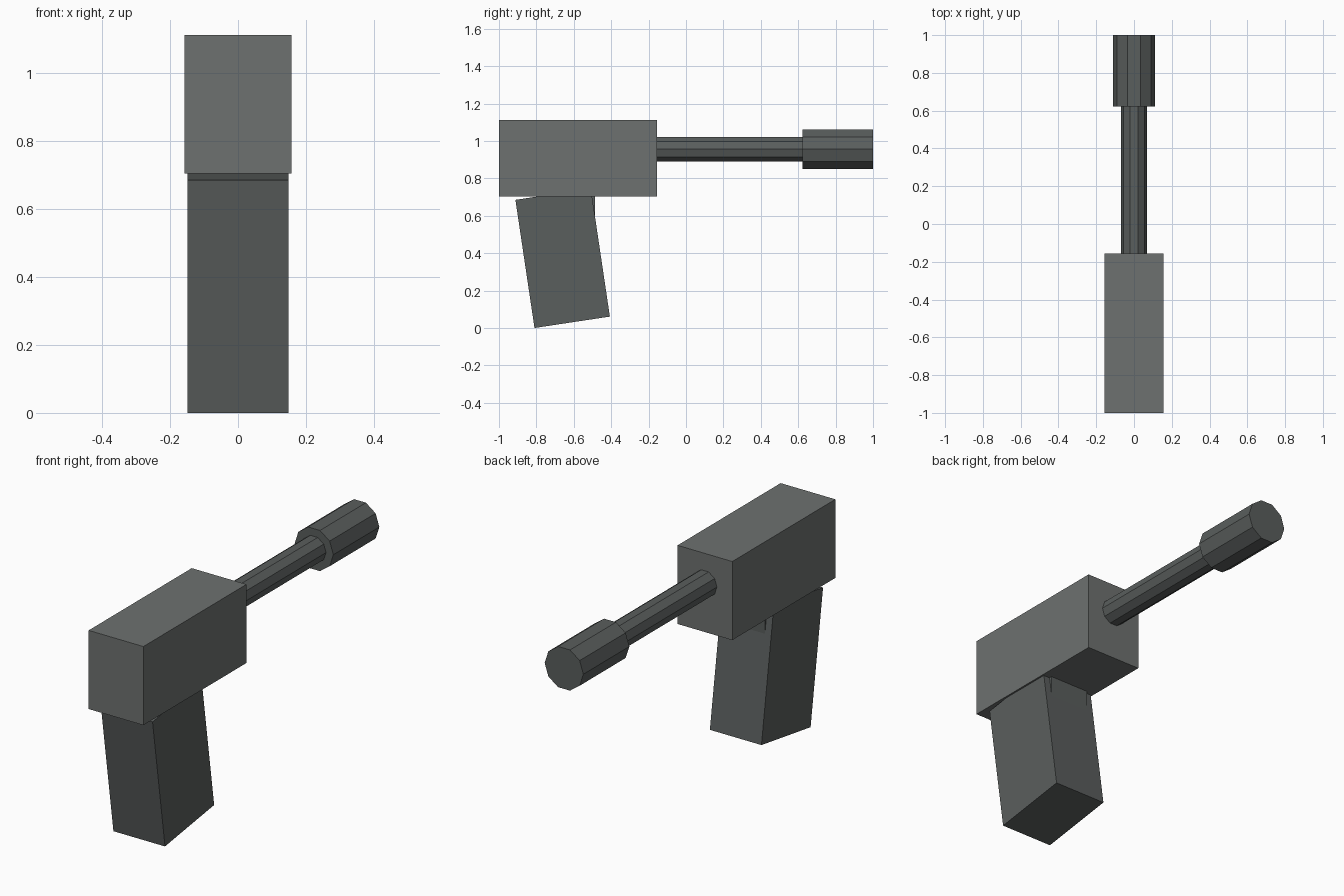
import bpy, bmesh
from math import cos, sin, tau
from mathutils import Vector

if "Cube" in bpy.data.objects:
    bpy.data.objects.remove(bpy.data.objects["Cube"])


def paint(name, rgb):
    mat = bpy.data.materials.new(name)
    mat.diffuse_color = (*rgb, 1)
    mat.use_nodes = True
    mat.node_tree.nodes["Principled BSDF"].inputs["Base Color"].default_value = mat.diffuse_color
    return mat


HOUSING = paint("dark_grey", (0.155, 0.166, 0.162))
DARK = paint("charcoal", (0.102, 0.112, 0.109))


def prism(name, profile, offset, mat):
    """Closed flat-faced solid: a planar profile swept along an offset."""
    bm = bmesh.new()
    base = bm.faces.new([bm.verts.new(p) for p in profile])
    top = bmesh.ops.extrude_face_region(bm, geom=[base], use_keep_orig=True)["geom"]
    bmesh.ops.translate(bm, vec=Vector(offset),
                        verts=[g for g in top if isinstance(g, bmesh.types.BMVert)])
    bmesh.ops.recalc_face_normals(bm, faces=bm.faces[:])
    mesh = bpy.data.meshes.new(name)
    bm.to_mesh(mesh)
    bm.free()
    mesh.materials.append(mat)
    obj = bpy.data.objects.new(name, mesh)
    bpy.context.collection.objects.link(obj)
    return obj


def side_block(name, half_width, yz, mat):
    """Side-view outline extruded symmetrically across x."""
    return prism(name, [(-half_width, y, z) for y, z in yz], (2 * half_width, 0, 0), mat)


def tube(name, radius, y0, y1, z=0.956, sides=10):
    """Ten-sided cylinder along y with corners on the x axis."""
    ring = [(radius * cos(tau * i / sides), y0, z + radius * sin(tau * i / sides))
            for i in range(sides)]
    return prism(name, ring, (0, y1 - y0, 0), DARK)


# Main housing
side_block("body", 0.157, [(-1, 0.704), (-0.155, 0.704), (-0.155, 1.112), (-1, 1.112)], HOUSING)

# Slanted grip, with its top sunk into the housing
side_block("grip", 0.148, [(-0.81, 0), (-0.407, 0.061), (-0.509, 0.746), (-0.912, 0.685)], DARK)

# Upright block mostly buried in the grip, just breaking its front face
side_block("grip_mount", 0.112, [(-0.7, 0.5), (-0.487, 0.5), (-0.487, 0.72), (-0.7, 0.72)], DARK)

# Thin barrel and thicker end piece
tube("barrel", 0.069, -0.2, 0.66)
tube("muzzle", 0.111, 0.623, 1.0)
